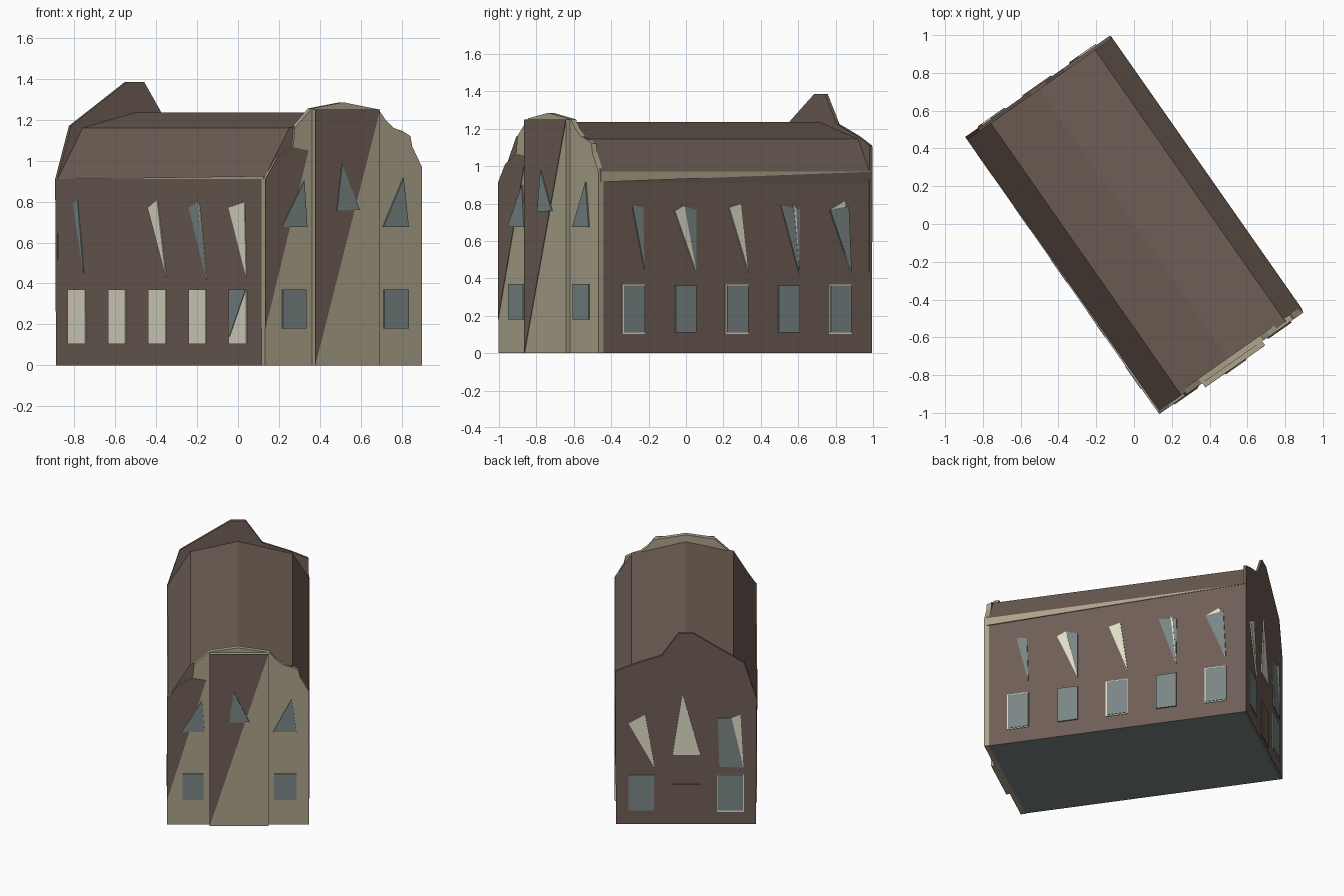
import bpy, bmesh, math
from mathutils import Matrix

W, H = 0.462, 0.886          # half width and half length of the hall
TURN = Matrix.Rotation(math.radians(35), 4, 'Z')


def mat(name, r, g, b):
    m = bpy.data.materials.new(name)
    lin = [((c / 255 + 0.055) / 1.055) ** 2.4 for c in (r, g, b)]
    m.diffuse_color = (*lin, 1)
    return m


BROWN = mat("brown", 110, 94, 85)
KHAKI = mat("khaki", 172, 163, 139)
CREAM = mat("cream", 224, 220, 200)
SLATE = mat("slate_glass", 122, 134, 135)

# (a, z) on a wall pushed out by d -> building coordinates
WALLS = {
    "front": lambda a, z, d: (a, -H - d, z),
    "back": lambda a, z, d: (a, H + d, z),
    "left": lambda a, z, d: (-W - d, a, z),
    "right": lambda a, z, d: (W + d, a, z),
}


def prism(name, wall, pts, d0, d1, material):
    """Outline on a wall, extruded from depth d0 to d1."""
    f = WALLS[wall]
    bm = bmesh.new()
    a = [bm.verts.new(f(x, z, d0)) for x, z in pts]
    b = [bm.verts.new(f(x, z, d1)) for x, z in pts]
    bm.faces.new(a)
    bm.faces.new(b)
    for i in range(len(pts)):
        j = (i + 1) % len(pts)
        bm.faces.new((a[i], a[j], b[j], b[i]))
    bmesh.ops.recalc_face_normals(bm, faces=bm.faces)
    me = bpy.data.meshes.new(name)
    bm.to_mesh(me)
    bm.free()
    me.materials.append(material)
    ob = bpy.data.objects.new(name, me)
    bpy.context.collection.objects.link(ob)
    ob.matrix_world = TURN
    return ob


def rect(a0, a1, z0, z1):
    return [(a0, z0), (a1, z0), (a1, z1), (a0, z1)]


# Hall with mansard roof; the underside is slate
hall = prism("hall", "front",
             [(-W, 0), (W, 0), (W, 0.91), (W + 0.006, 0.97), (0.36, 1.145),
              (0, 1.235), (-0.315, 1.16), (-W - 0.004, 0.91)], -2 * H, 0, BROWN)
hall.data.materials.append(SLATE)
for p in hall.data.polygons:
    if p.normal.z < -0.9:
        p.material_index = 1

# Light wedges under the eaves
prism("right_eave_strip", "right", [(-H, 0.915), (H, 0.97), (-H, 0.97)], 0, 0.009, KHAKI)
prism("left_eave_strip", "left", [(-H, 0.91), (H, 0.91), (-H, 0.925)], -0.004, 0.006, KHAKI)

# Rear parapet gable
prism("rear_gable", "back",
      [(-W, 0), (W, 0), (0.467, 0.97), (0.465, 1.11), (0.35, 1.16), (0.16, 1.225),
       (0.05, 1.385), (-0.05, 1.385), (-0.385, 1.17), (-0.467, 0.91)], -0.015, 0.004, BROWN)
prism("rear_door", "back", rect(-0.095, 0.09, 0.03, 0.29), 0.004, 0.011, BROWN)

# Front facade with stepped gable, dark corner and projecting centre bay
prism("front_gable", "front",
      [(-0.467, 0), (0.467, 0), (0.467, 0.97), (0.41, 1.07), (0.40, 1.12), (0.36, 1.14),
       (0.30, 1.16), (0.25, 1.20), (0.21, 1.25), (0, 1.285), (-0.19, 1.255),
       (-0.29, 1.16), (-0.30, 1.07), (-0.40, 1.01), (-0.467, 0.91)], -0.02, 0.012, KHAKI)
prism("front_dark_corner", "front",
      [(-0.467, 0.18), (-0.21, 1.05), (-0.30, 1.065), (-0.40, 1.01), (-0.467, 0.91)],
      0.012, 0.015, BROWN)
prism("centre_bay", "front", rect(-0.187, 0.20, 0, 1.25), 0.012, 0.036, KHAKI)
prism("centre_bay_dark_half", "front", [(-0.187, 0), (0.20, 1.25), (-0.187, 1.25)],
      0.036, 0.039, BROWN)

# Front windows
for i, (a0, a1) in enumerate([(-0.366, -0.226), (0.238, 0.385)]):
    prism(f"front_lower_window_{i}", "front", rect(a0, a1, 0.18, 0.37), 0.012, 0.02, SLATE)
for i, tri in enumerate([[(-0.372, 0.675), (-0.22, 0.675), (-0.238, 0.90)],
                         [(0.232, 0.675), (0.385, 0.675), (0.354, 0.915)]]):
    prism(f"front_upper_window_{i}", "front", tri, 0.012, 0.02, SLATE)
prism("centre_bay_window", "front", [(-0.06, 0.755), (0.075, 0.76), (-0.03, 0.98)],
      0.037, 0.045, SLATE)

# Rear windows
for i, c in enumerate((0.294, -0.294)):
    if c < 0:
        prism("rear_lower_frame", "back", rect(c - 0.09, c + 0.088, 0.09, 0.365), 0.004, 0.009, CREAM)
    prism(f"rear_lower_window_{i}", "back", rect(c - 0.082, c + 0.085, 0.1, 0.36), 0.004, 0.012, SLATE)
for name, pts, m in [
        ("rear_upper_left_shard", [(0.38, 0.735), (0.27, 0.80), (0.206, 0.41)], CREAM),
        ("rear_centre_window", [(0.023, 0.95), (-0.095, 0.505), (0.088, 0.505)], CREAM),
        ("rear_upper_right_glass", [(-0.21, 0.77), (-0.30, 0.775), (-0.38, 0.41), (-0.22, 0.42)], SLATE),
        ("rear_upper_right_shard", [(-0.30, 0.775), (-0.36, 0.80), (-0.38, 0.41)], CREAM)]:
    prism(name, "back", pts, 0.004, 0.011, m)

# Side lower windows: plain cream on the left, glazed on the right
for i in range(5):
    c = 0.343 * (2 - i) + 0.022
    r = rect(c - 0.073, c + 0.073, 0.105, 0.37)
    prism(f"left_lower_window_{i}", "left", r, 0, 0.007, CREAM)
    if i == 4:
        prism("left_lower_glass", "left", [r[3], r[2], (c + 0.065, 0.14)], 0.007, 0.01, SLATE)
    c = 0.337 * (i - 2) + 0.007
    if i % 2 == 0:
        prism(f"right_lower_frame_{i}", "right", rect(c - 0.075, c + 0.073, 0.103, 0.368), 0, 0.005, CREAM)
    prism(f"right_lower_glass_{i}", "right", rect(c - 0.066, c + 0.07, 0.11, 0.362), 0, 0.009, SLATE)

# Side upper shards: offsets along the wall from each window centre
LEFT = [(0.709, SLATE, [(0.03, 0.79), (-0.01, 0.81), (-0.06, 0.45)]),
        (0.025, CREAM, [(0.075, 0.77), (-0.005, 0.81), (-0.08, 0.43)]),
        (-0.322, SLATE, [(0.075, 0.77), (-0.005, 0.80), (-0.075, 0.42)]),
        (-0.322, CREAM, [(-0.005, 0.81), (-0.02, 0.77), (-0.078, 0.42)]),
        (-0.662, CREAM, [(0.075, 0.77), (-0.06, 0.795), (-0.075, 0.43)])]
RIGHT = [(-0.667, SLATE, [(-0.01, 0.79), (0.06, 0.78), (0.07, 0.45)]),
         (-0.327, CREAM, [(-0.073, 0.76), (-0.012, 0.79), (0.067, 0.43)]),
         (-0.327, SLATE, [(-0.012, 0.785), (0.067, 0.765), (0.067, 0.43)]),
         (0.007, CREAM, [(-0.053, 0.78), (0.026, 0.80), (0.075, 0.43)]),
         (0.344, SLATE, [(-0.05, 0.79), (0.073, 0.77), (0.067, 0.43)]),
         (0.344, CREAM, [(0.03, 0.80), (0.045, 0.78), (0.07, 0.43)]),
         (0.68, CREAM, [(-0.06, 0.77), (0.03, 0.815), (0.073, 0.42)]),
         (0.68, SLATE, [(-0.067, 0.765), (0.055, 0.785), (0.073, 0.43)])]
for wall, shards in (("left", LEFT), ("right", RIGHT)):
    for i, (c, m, pts) in enumerate(shards):
        depth = 0.006 + 0.002 * (i % 2)
        prism(f"{wall}_upper_shard_{i}", wall, [(c + a, z) for a, z in pts], 0, depth, m)
